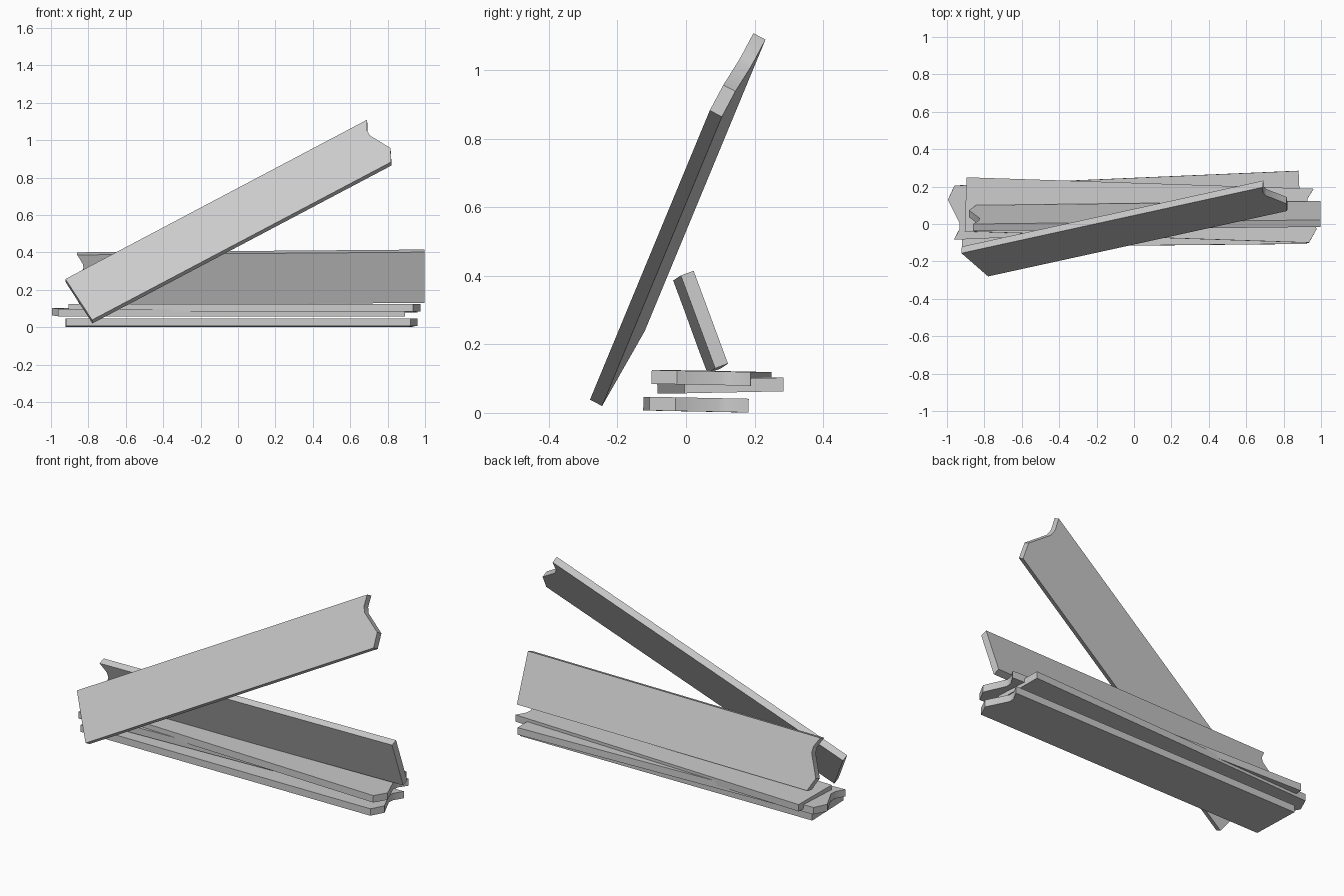
import bpy, bmesh, math
from mathutils import Vector, Matrix

cube = bpy.data.objects.get("Cube")
if cube:
    bpy.data.objects.remove(cube, do_unlink=True)

grey = bpy.data.materials.new("plank_grey")
grey.use_nodes = True
colour = (0.6, 0.6, 0.6, 1)
grey.diffuse_color = colour
grey.node_tree.nodes["Principled BSDF"].inputs["Base Color"].default_value = colour

# Plank outline: square sawn end at zero length, snapped end with a soft notch
OUTLINE = [(0, 0), (1.842, 0), (1.88, 0.075), (1.823, 0.2),
           (1.826, 0.235), (1.857, 0.289), (0, 0.289)]
THICKNESS = 0.04


def plank(name, corner, along, across):
    """Extrude the outline and place its sawn corner along the given directions."""
    bm = bmesh.new()
    face = bm.faces.new([bm.verts.new((x, y, 0)) for x, y in OUTLINE])
    result = bmesh.ops.extrude_face_region(bm, geom=[face])
    top = [v for v in result["geom"] if isinstance(v, bmesh.types.BMVert)]
    bmesh.ops.translate(bm, verts=top, vec=(0, 0, THICKNESS))
    bmesh.ops.recalc_face_normals(bm, faces=bm.faces[:])

    # Right-handed frame from the two directions
    x = Vector(along).normalized()
    y = Vector(across)
    y = (y - x * y.dot(x)).normalized()
    frame = Matrix((x, y, x.cross(y))).transposed().to_4x4()

    mesh = bpy.data.meshes.new(name)
    bm.to_mesh(mesh)
    bm.free()
    mesh.materials.append(grey)
    obj = bpy.data.objects.new(name, mesh)
    bpy.context.collection.objects.link(obj)
    obj.matrix_world = Matrix.Translation(corner) @ frame
    bpy.ops.object.select_all(action='DESELECT')
    obj.select_set(True)
    bpy.context.view_layer.objects.active = obj
    bpy.ops.object.shade_smooth_by_angle(angle=math.radians(35))


# Stacked planks, bottom to top
plank("bottom_plank", (-0.92, -0.125, 0.007), (1, 0.01, 0), (0, 1, -0.02))
plank("middle_plank", (0.88, 0.285, 0.063), (-1, -0.043, 0), (0, -1, -0.02))
plank("upper_plank", (-0.905, -0.04, 0.085), (1, -0.033, 0), (0, 1, -0.02))

# Plank tipped up on its long edge
plank("edge_plank", (0.998, 0.085, 0.13), (-1, -0.012, -0.008), (0, -0.347, 0.938))

# Plank leaning across the pile
plank("leaning_plank", (-0.778, -0.245, 0.02), (1.6, 0.35, 0.845), (-0.14, 0.125, 0.22))
